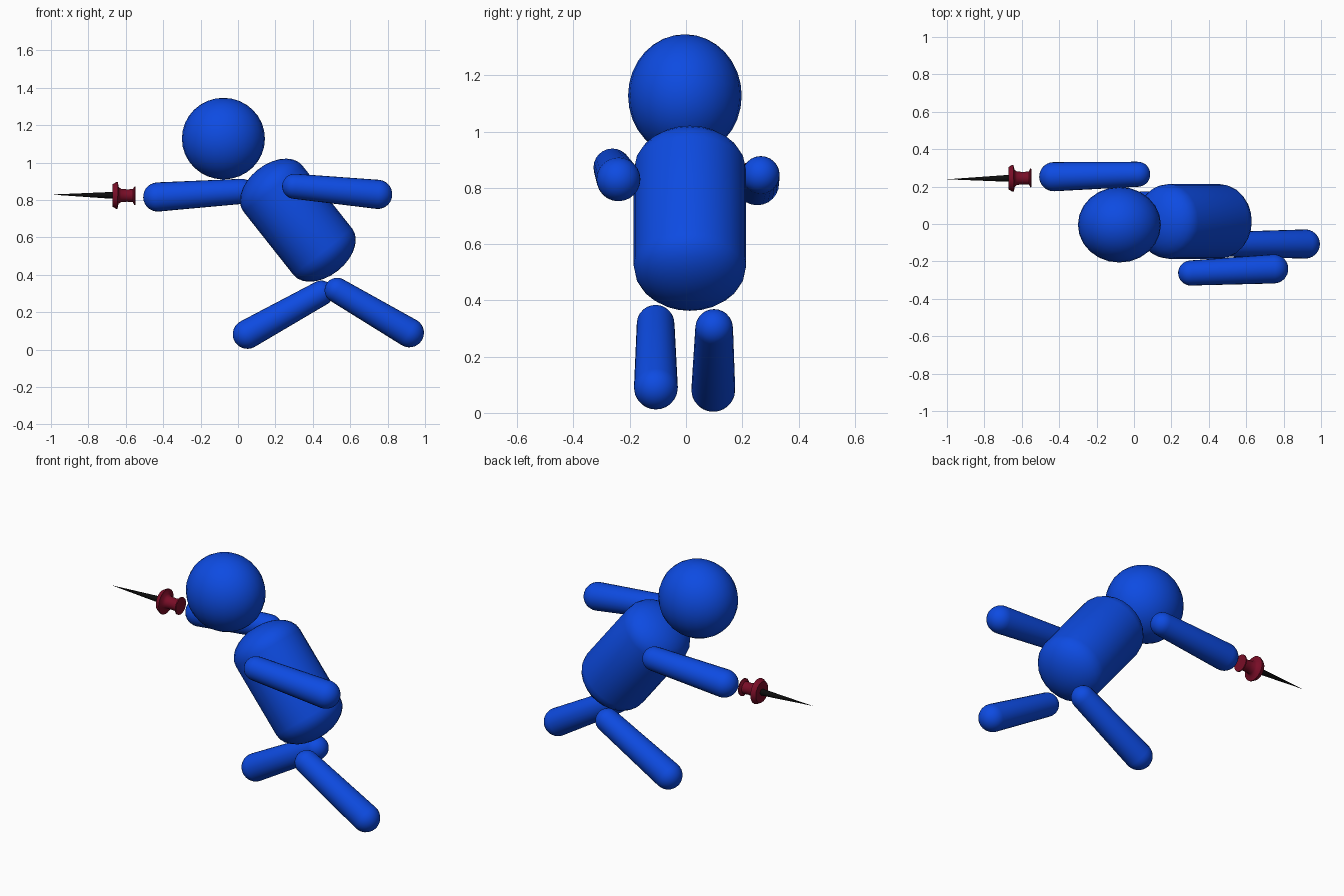
import bpy, math
from mathutils import Vector

if "Cube" in bpy.data.objects:
    bpy.data.objects.remove(bpy.data.objects["Cube"])


def material(name, color):
    m = bpy.data.materials.new(name)
    m.diffuse_color = (*color, 1)
    m.use_nodes = True
    m.node_tree.nodes["Principled BSDF"].inputs["Base Color"].default_value = m.diffuse_color
    return m


BLUE = material("blue", (0.004, 0.07, 0.76))
RED = material("dark red", (0.19, 0.004, 0.02))
BLACK = material("black", (0.004, 0.004, 0.004))


def revolve(name, profile, start, end, mat, sides=24, sharp=40):
    """Spin (radius, distance) pairs around the axis running from start to end."""
    verts, faces, rings = [], [], []
    for r, t in profile:
        if r < 1e-5:
            rings.append([len(verts)] * sides)
            verts.append((0, 0, t))
        else:
            rings.append(list(range(len(verts), len(verts) + sides)))
            for i in range(sides):
                a = 2 * math.pi * i / sides
                verts.append((r * math.cos(a), r * math.sin(a), t))
    for low, high in zip(rings, rings[1:]):
        for i in range(sides):
            j = (i + 1) % sides
            face = list(dict.fromkeys((low[i], low[j], high[j], high[i])))
            if len(face) > 2:
                faces.append(face)
    mesh = bpy.data.meshes.new(name)
    mesh.from_pydata(verts, [], faces)
    mesh.materials.append(mat)
    ob = bpy.data.objects.new(name, mesh)
    bpy.context.collection.objects.link(ob)
    ob.location = start
    ob.rotation_euler = (Vector(end) - Vector(start)).to_track_quat('Z', 'Y').to_euler()
    bpy.ops.object.select_all(action='DESELECT')
    ob.select_set(True)
    bpy.context.view_layer.objects.active = ob
    bpy.ops.object.shade_smooth_by_angle(angle=math.radians(sharp))
    return ob


def capsule(name, start, end, r0, r1, cap=1.0, steps=7):
    """Round-ended, slightly tapered body part; cap scales the depth of the ends."""
    length = (Vector(end) - Vector(start)).length
    angles = [math.pi / 2 * i / steps for i in range(steps + 1)]
    profile = [(r0 * math.sin(a), -r0 * cap * math.cos(a)) for a in angles]
    profile += [(r1 * math.cos(a), length + r1 * cap * math.sin(a)) for a in angles]
    return revolve(name, profile, start, end, BLUE)


# Head
bpy.ops.mesh.primitive_uv_sphere_add(segments=24, ring_count=16, radius=1,
                                     location=(-0.078, -0.004, 1.128))
head = bpy.context.object
head.name = "head"
head.scale = (0.222, 0.202, 0.218)
head.data.materials.append(BLUE)
bpy.ops.object.shade_smooth_by_angle(angle=math.radians(40))

# Leaning torso with flattened ends
mid, lean = Vector((0.32, 0.014, 0.692)), Vector((0.62, 0, -0.784))
capsule("torso", mid - lean * 0.215, mid + lean * 0.215, 0.2, 0.2, cap=0.65)

# Limbs, each from the body joint to the hand or foot
limbs = {
    "front_arm": ((0.303, -0.262, 0.873), (0.747, -0.24, 0.83)),
    "back_arm": ((0.02, 0.266, 0.846), (-0.429, 0.253, 0.816)),
    "front_leg": ((0.53, -0.108, 0.317), (0.916, -0.107, 0.09)),
    "back_leg": ((0.445, 0.1, 0.302), (0.05, 0.097, 0.082)),
}
for name, (joint, tip) in limbs.items():
    capsule(name, joint, tip, 0.067, 0.078)

# Push pin: handle and needle share one axis, measured from the handle end
pin_end, pin_tip = Vector((-0.548, 0.246, 0.823)), Vector((-1.0, 0.239, 0.829))
pin_length = (pin_tip - pin_end).length
handle = [(0, 0), (0.049, 0), (0.05, 0.006), (0.035, 0.014), (0.033, 0.045),
          (0.036, 0.078), (0.045, 0.09), (0.072, 0.096), (0.072, 0.102),
          (0.06, 0.123), (0, 0.123)]
revolve("pin_handle", handle, pin_end, pin_tip, RED, sharp=50)
revolve("pin_needle", [(0, 0.115), (0.018, 0.115), (0.018, 0.13), (0, pin_length)],
        pin_end, pin_tip, BLACK, sides=16)
